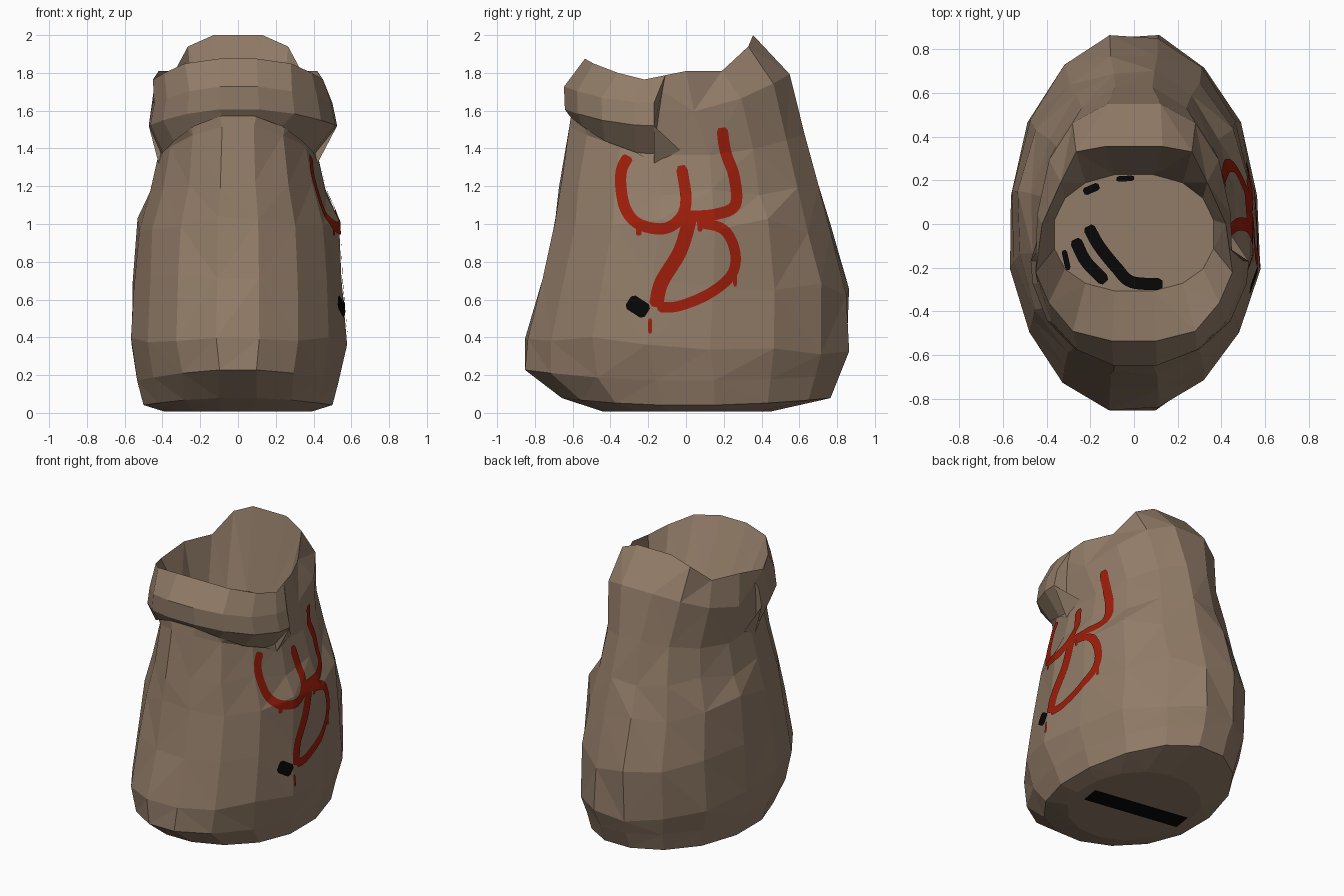
import bpy, bmesh, math, random
from mathutils import Vector
from mathutils.bvhtree import BVHTree

random.seed(4)
if "Cube" in bpy.data.objects:
    bpy.data.objects.remove(bpy.data.objects["Cube"])


def material(name, rgb):
    m = bpy.data.materials.new(name)
    m.use_nodes = True
    m.diffuse_color = (*rgb, 1)
    bsdf = next(n for n in m.node_tree.nodes if n.type == 'BSDF_PRINCIPLED')
    bsdf.inputs["Base Color"].default_value = (*rgb, 1)
    bsdf.inputs["Roughness"].default_value = 0.9
    return m


BROWN = material("sackcloth brown", (0.285, 0.2, 0.138))
RED = material("paint red", (0.33, 0.012, 0.003))
BLACK = material("soot black", (0.002, 0.002, 0.002))


def finish(bm, name, mat, recalc=True):
    if recalc:
        bmesh.ops.recalc_face_normals(bm, faces=bm.faces)
    me = bpy.data.meshes.new(name)
    bm.to_mesh(me)
    me.materials.append(mat)
    ob = bpy.data.objects.new(name, me)
    bpy.context.collection.objects.link(ob)
    return ob


def ring_point(a, ring):
    """Point on an oval ring whose height differs at front, side and back."""
    hx, yf, yb, y0, zf, zs, zb, power = ring
    c, s = math.cos(a), math.sin(a)
    e = 2 / power
    x = hx * math.copysign(abs(c) ** e, c) if abs(c) > 1e-6 else 0
    t = abs(s) ** e if abs(s) > 1e-6 else 0
    y = y0 + t * ((yb if s > 0 else yf) - y0)
    z = zs + t * t * ((zb if s > 0 else zf) - zs)
    return Vector((x, y, z))


def loft(bm, rows, closed):
    for lo, hi in zip(rows, rows[1:]):
        n = len(lo)
        for i in range(n if closed else n - 1):
            j = (i + 1) % n
            bm.faces.new((lo[i], lo[j], hi[j], hi[i]))


# Uneven mouth rim: left half from the tall back to the front, then mirrored
RIM_HALF = [(0.13, 0.355, 2.0), (0.265, 0.33, 1.94), (0.335, 0.19, 1.81), (0.42, 0, 1.81),
            (0.45, -0.22, 1.765), (0.39, -0.36, 1.8), (0.28, -0.49, 1.85), (0.1, -0.535, 1.875)]
rim = (RIM_HALF[3::-1] + [(-x, y, z) for x, y, z in RIM_HALF] + RIM_HALF[:3:-1])
rim = [Vector(p) for p in rim]

# Sack body: half width, front y, back y, widest y, z at front / side / back, squareness
BODY = [
    (0.40, -0.45, 0.46, 0, 0.008, 0.008, 0.008, 2.1),
    (0.51, -0.67, 0.78, 0, 0.08, 0.04, 0.08, 2.0),
    (0.545, -0.87, 0.83, 0, 0.23, 0.17, 0.2, 1.9),
    (0.585, -0.86, 0.875, -0.05, 0.4, 0.36, 0.33, 2.0),
    (0.565, -0.77, 0.875, -0.03, 0.7, 0.68, 0.65, 2.0),
    (0.54, -0.70, 0.775, 0, 1.02, 1.0, 0.98, 2.0),
    (0.475, -0.68, 0.71, 0, 1.22, 1.18, 1.2, 2.0),
    (0.43, -0.63, 0.64, 0, 1.52, 1.36, 1.48, 2.0),
    (0.45, -0.6, 0.56, -0.15, 1.68, 1.58, 1.8, 2.5),
]
FLOOR = (0.37, -0.31, 0.23, -0.05, 1.46, 1.46, 1.46, 2.3)
N = 16
angles = [2 * math.pi * (i + 0.5) / N for i in range(N)]
bm = bmesh.new()
rows = []
for k, ring in enumerate(BODY):
    wobble = 0.012 if 2 < k < 7 else 0
    row = []
    for a in angles:
        p = ring_point(a, ring)
        out = random.uniform(-wobble, wobble * 0.6)
        p += Vector((out * math.cos(a), out * math.sin(a), random.uniform(-3, 3) * wobble))
        row.append(bm.verts.new(p))
    rows.append(row)
rows.append([bm.verts.new(p) for p in rim])
rows.append([bm.verts.new(ring_point(a, FLOOR)) for a in angles])
loft(bm, rows, True)
bm.faces.new(rows[0])
bm.faces.new(rows[-1])
quads = [f for f in bm.faces if len(f.verts) == 4]
bmesh.ops.triangulate(bm, faces=quads)
bmesh.ops.recalc_face_normals(bm, faces=bm.faces)
surface = BVHTree.FromBMesh(bm)
finish(bm, "sack_body", BROWN)

# Folded cuff wrapped around the front half of the mouth, tighter on the right
CUFF = [
    (0.50, -0.655, 0, -0.17, 1.73, 1.64, 0, 2.1),
    (0.525, -0.65, 0, -0.17, 1.61, 1.52, 0, 2.1),
    (0.405, -0.625, 0, -0.17, 1.58, 1.37, 0, 2.1),
]
cuff_angles = [math.pi] + [a for a in angles if a > math.pi] + [2 * math.pi]
bm = bmesh.new()
rim_ends = [(rim[i] + rim[j]) / 2 for i, j in ((7, 8), (15, 0))]
rows = [[bm.verts.new(p) for p in [rim_ends[0]] + rim[8:] + [rim_ends[1]]]]
rows += [[bm.verts.new(ring_point(a, r)) for a in cuff_angles] for r in CUFF]
for v in rows[1] + rows[2]:
    if v.co.x < 0:
        v.co.x *= 0.9
loft(bm, rows, False)
for end, side in ((0, -1), (-1, 1)):
    # Creased tuck where the cuff runs back into the wall
    tuck = bm.verts.new((side * 0.43, -0.03, 1.39))
    low = bm.verts.new((side * 0.42, -0.17, 1.32))
    top, crease, lip, under = [r[end] for r in rows]
    bm.faces.new((top, crease, lip, under))
    bm.faces.new((lip, low, tuck))
    bm.faces.new((under, lip, tuck))
    bm.faces.new((under, low, rows[3][1 if end == 0 else -2]))
    bm.faces.new((lip, low, under))
finish(bm, "front_cuff", BROWN)


def smooth_path(pts, steps=7):
    """Catmull-Rom curve through the points."""
    p = [Vector(q) for q in pts]
    p = [2 * p[0] - p[1]] + p + [2 * p[-1] - p[-2]]
    out = []
    for a, b, c, d in zip(p, p[1:], p[2:], p[3:]):
        for i in range(steps):
            t = i / steps
            out.append(0.5 * (2 * b + (c - a) * t + (2 * a - 5 * b + 4 * c - d) * t * t
                              + (3 * b - a - 3 * c + d) * t ** 3))
    return out + [p[-2]]


def paint(name, strokes, mat, place, direction, end_width=0.6):
    """Lay thin painted ribbons on the sack by projecting them along a direction."""
    d = Vector(direction)
    bm = bmesh.new()
    for width, pts in strokes:
        path = smooth_path(pts)
        rows = []
        for i, q in enumerate(path):
            tan = (path[min(i + 1, len(path) - 1)] - path[max(i - 1, 0)]).normalized()
            taper = end_width if i in (0, len(path) - 1) else 1
            side = Vector((-tan.y, tan.x)) * width / 2 * taper
            row = []
            for f in (-1, -0.5, 0, 0.5, 1):
                hit = surface.ray_cast(place(q + side * f), d)[0]
                row.append(bm.verts.new(hit - d * 0.007))
            rows.append(row)
        loft(bm, rows, False)
    bm.normal_update()
    for f in bm.faces:
        if f.normal.dot(d) > 0:
            f.normal_flip()
    finish(bm, name, mat, recalc=False)


def on_left(q):
    return Vector((3, q.x, q.y))


# Brushed curls and drips on the left side
paint("painted_curls", [
    (0.06, [(-0.305, 1.36), (-0.34, 1.29), (-0.345, 1.2), (-0.32, 1.08), (-0.25, 1.0),
            (-0.12, 0.975), (-0.03, 1.03), (0.0, 1.13), (-0.025, 1.31)]),
    (0.06, [(0.19, 1.51), (0.21, 1.38), (0.255, 1.25), (0.26, 1.1), (0.15, 1.05), (0.0, 1.04)]),
    (0.075, [(0.03, 1.06), (-0.03, 0.86), (-0.13, 0.69), (-0.16, 0.56)]),
    (0.055, [(0.06, 1.01), (0.2, 0.97), (0.26, 0.85), (0.24, 0.73), (0.12, 0.63),
             (-0.04, 0.565), (-0.15, 0.56)]),
    (0.02, [(-0.19, 0.5), (-0.19, 0.42)]),
    (0.02, [(0.26, 0.76), (0.26, 0.67)]),
    (0.03, [(-0.25, 0.99), (-0.25, 0.94)]),
    (0.025, [(0.07, 1.02), (0.075, 0.96)]),
], RED, on_left, (-1, 0, 0))
paint("side_smudge", [(0.085, [(-0.305, 0.595), (-0.205, 0.53)])], BLACK, on_left, (-1, 0, 0))

# Dark streaks on the inner floor
paint("floor_streaks", [
    (0.055, [(-0.21, -0.01), (-0.16, -0.1), (-0.08, -0.2), (-0.01, -0.265), (0.13, -0.275)]),
    (0.055, [(-0.27, -0.07), (-0.22, -0.17), (-0.13, -0.265)]),
    (0.025, [(-0.32, -0.12), (-0.3, -0.21)]),
    (0.035, [(-0.23, 0.145), (-0.16, 0.175)]),
    (0.025, [(-0.08, 0.205), (0, 0.21)]),
], BLACK, lambda q: Vector((q.x, q.y, 3)), (0, 0, -1))

# Dark bar under the base
paint("base_bar", [(0.14, [(-0.36, 0.05), (0.32, -0.06)])], BLACK,
      lambda q: Vector((q.x, q.y, -1)), (0, 0, 1), end_width=1)
